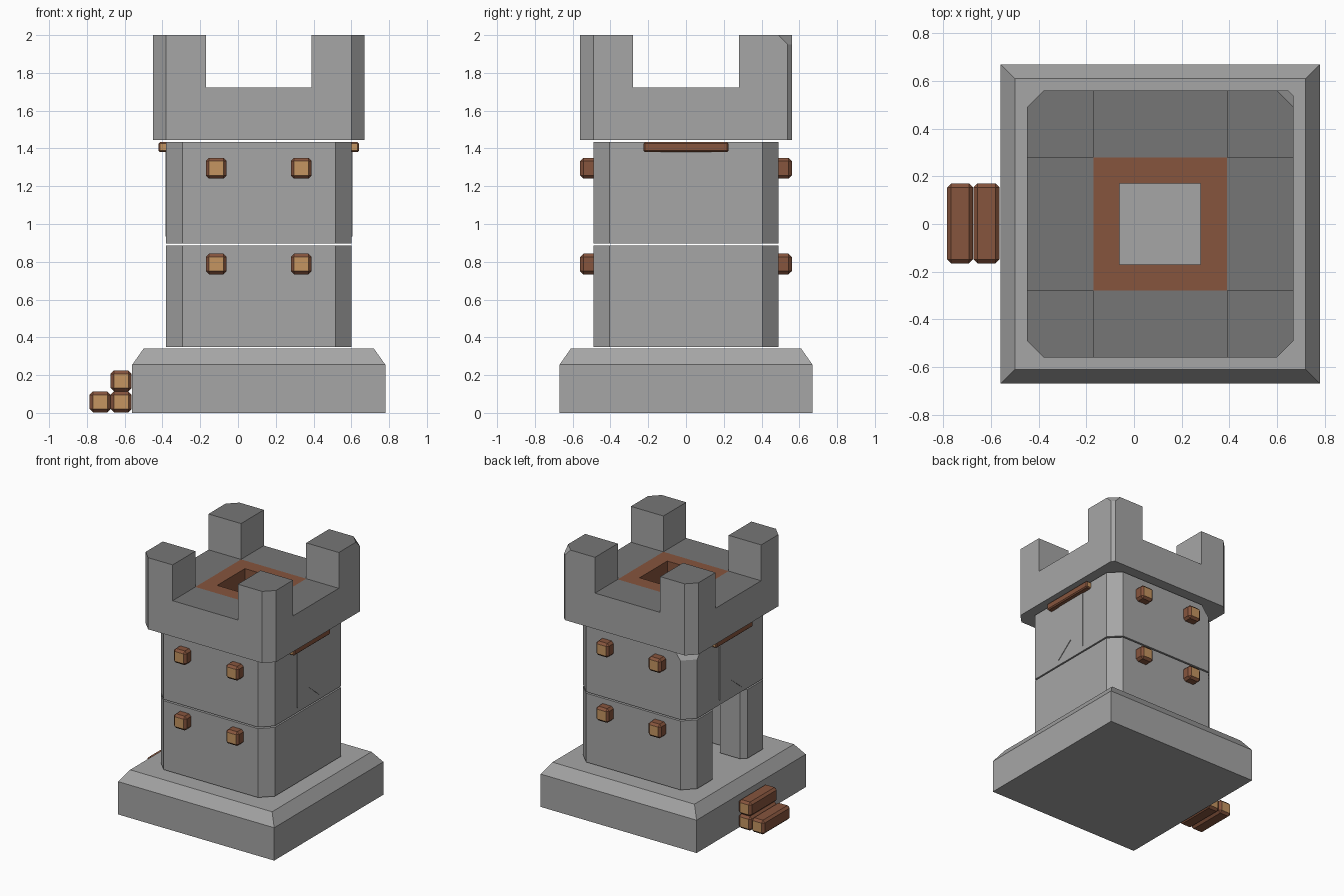
import bpy, bmesh
from mathutils import Vector

if "Cube" in bpy.data.objects:
    bpy.data.objects.remove(bpy.data.objects["Cube"])

CX = 0.11  # tower axis; the log pile sits to its left


def material(name, rgb):
    m = bpy.data.materials.new(name)
    m.diffuse_color = (*rgb, 1)
    m.use_nodes = True
    m.node_tree.nodes["Principled BSDF"].inputs["Base Color"].default_value = m.diffuse_color
    return m


STONE = material("stone", (0.38, 0.38, 0.38))
DARK = material("dark stone", (0.18, 0.18, 0.18))
WOOD = material("brown wood", (0.24, 0.09, 0.047))
CUT = material("cut wood", (0.56, 0.30, 0.12))


def finish(bm, name, mats, rule=None):
    bmesh.ops.recalc_face_normals(bm, faces=bm.faces)
    bm.normal_update()
    for f in bm.faces:
        f.material_index = int(bool(rule and rule(f.normal)))
    me = bpy.data.meshes.new(name)
    bm.to_mesh(me)
    bm.free()
    for m in mats:
        me.materials.append(m)
    ob = bpy.data.objects.new(name, me)
    bpy.context.collection.objects.link(ob)
    return ob


def prism(loops, z0, z1):
    """Extrude an outline (plus optional hole) given around the tower axis."""
    bm = bmesh.new()
    edges = []
    for loop in loops:
        vs = [bm.verts.new((CX + x, y, z0)) for x, y in loop]
        edges += [bm.edges.new((vs[i - 1], vs[i])) for i in range(len(vs))]
    bmesh.ops.triangle_fill(bm, edges=edges, use_beauty=True, use_dissolve=False)
    res = bmesh.ops.extrude_face_region(bm, geom=bm.faces[:], use_keep_orig=True)
    top = [g for g in res["geom"] if isinstance(g, bmesh.types.BMVert)]
    bmesh.ops.translate(bm, verts=top, vec=(0, 0, z1 - z0))
    bmesh.ops.recalc_face_normals(bm, faces=bm.faces)
    return bm


def square(h):
    return [(-h, -h), (h, -h), (h, h), (-h, h)]


def octagon(h, c, back_right=None):
    d = c if back_right is None else back_right
    return [(-h + c, -h), (h - c, -h), (h, -h + c), (h, h - d),
            (h - d, h), (-h + c, h), (-h, h - c), (-h, -h + c)]


def chip(bm, sx, sy, h, top, d_top, d_low, depth):
    """Slice a sloping chip off the top of one corner."""
    co = Vector((CX + sx * (h - d_top), sy * h, top))
    no = Vector((sx, sy, (d_top - d_low) / depth))
    bmesh.ops.bisect_plane(bm, geom=bm.verts[:] + bm.edges[:] + bm.faces[:],
                           plane_co=co, plane_no=no.normalized(), clear_outer=True)
    bmesh.ops.holes_fill(bm, edges=[e for e in bm.edges if e.is_boundary])


def timber(name, lo, hi, axis, bevel=0.017):
    """Bevelled beam whose end faces show cut wood."""
    lo, hi = Vector(lo), Vector(hi)
    bm = bmesh.new()
    bmesh.ops.create_cube(bm, size=1)
    bmesh.ops.scale(bm, verts=bm.verts, vec=hi - lo)
    bmesh.ops.translate(bm, verts=bm.verts, vec=(lo + hi) / 2)
    bmesh.ops.bevel(bm, geom=bm.edges[:], offset=bevel, segments=1, affect='EDGES')
    return finish(bm, name, [WOOD, CUT], lambda n: abs(n[axis]) > 0.95)


# base plinth with sloped shoulder
bm = prism([square(0.67)], 0, 0.255)
bmesh.ops.dissolve_limit(bm, angle_limit=0.01, verts=bm.verts, edges=bm.edges)
bm.normal_update()
top = [f for f in bm.faces if f.normal.z > 0.9]
bmesh.ops.inset_region(bm, faces=top, thickness=0.085, depth=0.085)
finish(bm, "base_plinth", [STONE])

# lower shaft: thick walls with a doorway on the left side
H, C, R, A, D = 0.49, 0.085, 0.28, 0.175, 0.04
half = [(R, -R), (-R, -R), (-R, -A), (-H + D, -A), (-H, -A - D),
        (-H, -H + C), (-H + C, -H), (H - C, -H), (H, -H + C)]
outline = half + [(x, -y) for x, y in reversed(half)]
finish(prism([outline], 0.35, 0.885), "lower_shaft", [STONE])

# upper shaft with a chipped back left corner
bm = prism([octagon(H, C), square(R)], 0.896, 1.434)
chip(bm, -1, 1, H, 1.434, 0.145, C, 0.08)
finish(bm, "upper_shaft", [STONE])

# crown ring, four merlons and wooden hatch frame
up = lambda n: n.z > 0.9
W, K, Z = 0.56, 0.07, 1.722
finish(prism([octagon(W, K, 0.022), square(R)], 1.444, Z), "crown_ring",
       [STONE, DARK], up)
for sx in (-1, 1):
    for sy in (-1, 1):
        chipped = sx == 1 and sy == 1
        k = 0.022 if chipped else K
        pts = [(R, R), (W, R), (W, W - k), (W - k, W), (R, W)]
        bm = prism([[(sx * x, sy * y) for x, y in pts]], Z, 2.0)
        if chipped:
            chip(bm, 1, 1, W, 2.0, K, k, 0.05)
        finish(bm, "merlon", [STONE, DARK], up)
finish(prism([square(R), square(0.17)], 1.444, Z), "hatch_frame", [WOOD])

# joist ends on front and back
for sy in (-1, 1):
    for x in (CX - 0.225, CX + 0.225):
        for z in (0.788, 1.295):
            y0, y1 = sorted((sy * 0.42, sy * 0.56))
            timber("joist_end", (x - 0.055, y0, z - 0.055),
                   (x + 0.055, y1, z + 0.055), 1)

# banner rods and swallow-tailed banners on both sides
for s in (-1, 1):
    x0, x1 = sorted((CX + s * 0.48, CX + s * 0.53))
    timber("banner_rod", (x0, -0.225, 1.38), (x1, 0.225, 1.434), 1, 0.008)
    bm = bmesh.new()
    shape = [(-0.135, 1.40), (-0.135, 0.935), (0, 1.045), (0.135, 0.935), (0.135, 1.40)]
    f = bm.faces.new([bm.verts.new((CX + s * H, y, z)) for y, z in shape])
    res = bmesh.ops.extrude_face_region(bm, geom=[f], use_keep_orig=True)
    bmesh.ops.translate(bm, vec=(s * 0.005, 0, 0),
                        verts=[g for g in res["geom"] if isinstance(g, bmesh.types.BMVert)])
    finish(bm, "banner", [STONE])

# log pile beside the doorway
for x, z in ((-0.785, 0.003), (-0.674, 0.003), (-0.674, 0.114)):
    timber("log", (x, -0.165, z), (x + 0.11, 0.17, z + 0.11), 1)
